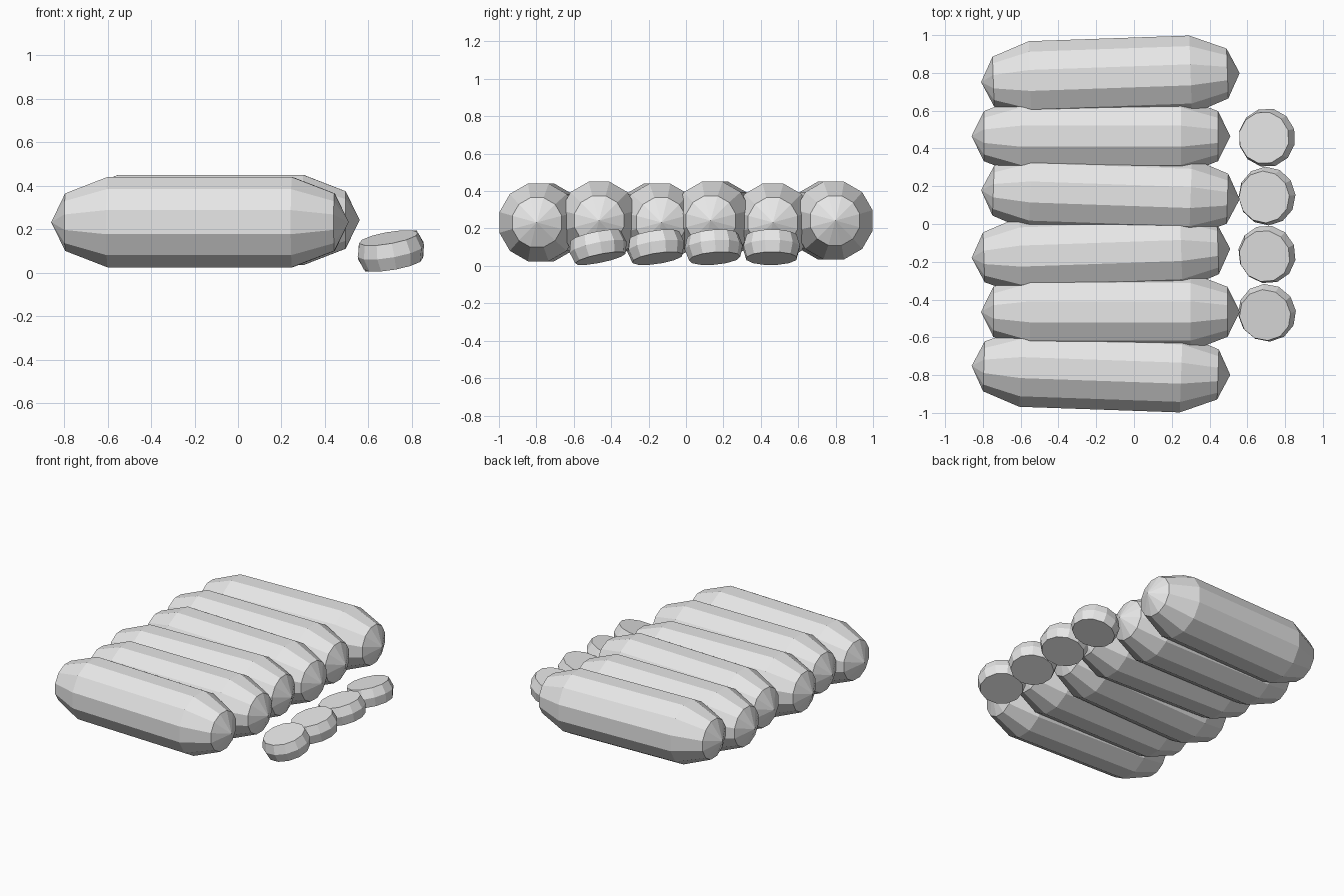
import bpy, bmesh, math
from mathutils import Matrix

if "Cube" in bpy.data.objects:
    bpy.data.objects.remove(bpy.data.objects["Cube"])

SIDES = 12
grey = bpy.data.materials.new("light grey")
grey.diffuse_color = (0.8, 0.8, 0.8, 1)
grey.use_nodes = True
grey.node_tree.nodes["Principled BSDF"].inputs["Base Color"].default_value = grey.diffuse_color


def lathe(name, profile, matrix):
    """Spin (radius, height) pairs round z; radius 0 is a point, otherwise ends get flat caps."""
    bm = bmesh.new()
    rings = []
    for r, h in profile:
        if r == 0:
            rings.append([bm.verts.new((0, 0, h))] * SIDES)
        else:
            angles = [(k + 0.5) * math.tau / SIDES for k in range(SIDES)]
            rings.append([bm.verts.new((r * math.cos(a), r * math.sin(a), h)) for a in angles])
    for low, high in zip(rings, rings[1:]):
        for k in range(SIDES):
            n = (k + 1) % SIDES
            corners = dict.fromkeys((low[k], low[n], high[n], high[k]))
            bm.faces.new(list(corners))
    if profile[0][0]:
        bm.faces.new(rings[0][::-1])
    if profile[-1][0]:
        bm.faces.new(rings[-1])
    bmesh.ops.recalc_face_normals(bm, faces=bm.faces[:])
    mesh = bpy.data.meshes.new(name)
    bm.to_mesh(mesh)
    bm.free()
    mesh.materials.append(grey)
    obj = bpy.data.objects.new(name, mesh)
    obj.matrix_world = matrix
    bpy.context.collection.objects.link(obj)
    return obj


# Row of six long rolls with pointed ends, alternately shifted and slightly turned
half = [(0.215, 0.425), (0.137, 0.62), (0, 0.685)]
roll_profile = [(r, -h) for r, h in reversed(half)] + half
for i in range(6):
    odd = i % 2
    place = Matrix.Translation((-0.175 if odd else -0.125, 0.775 - 0.31 * i,
                                0.2325 if odd else 0.2425))
    yaw = Matrix.Rotation(math.radians((2, 0, -2)[i % 3]), 4, 'Z')
    lathe(f"roll_{i + 1}", roll_profile, place @ yaw @ Matrix.Rotation(math.pi / 2, 4, 'Y'))

# Row of four tilted discs in front of the roll ends
disc_profile = [(0.138, -0.062), (0.156, 0), (0.138, 0.062)]
for i, turn in enumerate((2, 18, 35, 50)):
    place = Matrix.Translation((0.704, 0.457 - 0.309 * i, 0.1))
    tilt = Matrix.Rotation(math.radians(turn), 4, 'Z') @ Matrix.Rotation(math.radians(-15), 4, 'Y')
    lathe(f"disc_{i + 1}", disc_profile, place @ tilt)
